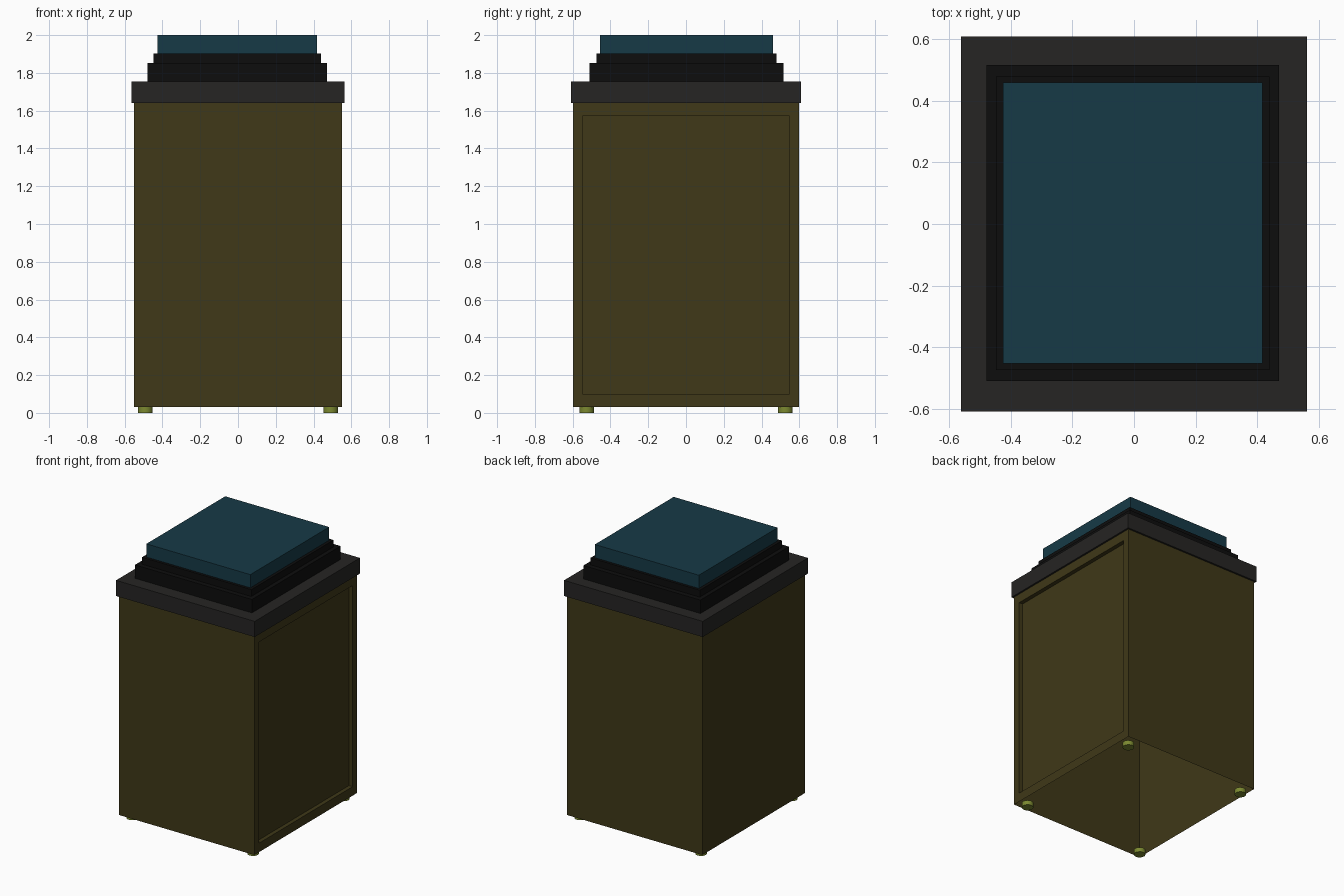
import bpy, bmesh
from mathutils import Vector

if "Cube" in bpy.data.objects:
    bpy.data.objects.remove(bpy.data.objects["Cube"])


def material(name, rgb):
    m = bpy.data.materials.new(name)
    m.diffuse_color = (*rgb, 1)
    m.use_nodes = True
    m.node_tree.nodes["Principled BSDF"].inputs["Base Color"].default_value = m.diffuse_color
    return m


OLIVE = material("olive", (0.05, 0.04, 0.009))
CHARCOAL = material("charcoal", (0.019, 0.018, 0.017))
BLACK = material("black", (0.004, 0.004, 0.004))
TEAL = material("teal", (0.008, 0.042, 0.062))
GREEN = material("green", (0.2, 0.25, 0.03))


def box(name, half_x, half_y, z0, z1, mat, cx=0.0, cy=0.0):
    bpy.ops.mesh.primitive_cube_add(size=1, location=(cx, cy, (z0 + z1) / 2))
    ob = bpy.context.object
    ob.name = name
    ob.scale = (2 * half_x, 2 * half_y, z1 - z0)
    bpy.ops.object.transform_apply(location=True, rotation=False, scale=True)
    ob.location = (0, 0, 0)
    ob.data.materials.append(mat)
    return ob


# Cabinet: open underneath, with a recessed panel on the right side
cabinet = box("cabinet", 0.55, 0.597, 0.032, 1.64, OLIVE)
bm = bmesh.new()
bm.from_mesh(cabinet.data)
bottom = min(bm.faces, key=lambda f: f.calc_center_median().z)
bmesh.ops.delete(bm, geom=[bottom], context='FACES_ONLY')
panel = max(bm.faces, key=lambda f: f.calc_center_median().x)
bmesh.ops.inset_individual(bm, faces=[panel], thickness=0.05)
for v in panel.verts:
    v.co.y = 0.544 if v.co.y > 0 else -0.544
    v.co.z = 1.574 if v.co.z > 0.8 else 0.098
recess = bmesh.ops.extrude_discrete_faces(bm, faces=[panel])["faces"][0]
bmesh.ops.translate(bm, verts=recess.verts, vec=Vector((-0.03, 0, 0)))
bm.to_mesh(cabinet.data)
bm.free()

# Lid rim, stepped collar and top cushion
box("lid_rim", 0.563, 0.61, 1.64, 1.755, CHARCOAL)
box("collar_lower", 0.475, 0.514, 1.755, 1.853, BLACK, -0.004, 0.003)
box("collar_upper", 0.444, 0.477, 1.853, 1.903, BLACK, -0.004, 0.003)
box("top_block", 0.422, 0.457, 1.903, 2.0, TEAL, -0.004, 0.003)

# Four round feet
for sx in (-1, 1):
    for sy in (-1, 1):
        bpy.ops.mesh.primitive_cylinder_add(
            vertices=16, radius=0.039, depth=0.034,
            location=(sx * 0.491, sy * 0.526, 0.017))
        foot = bpy.context.object
        foot.name = f"foot_{'left' if sx < 0 else 'right'}_{'front' if sy < 0 else 'back'}"
        foot.data.materials.append(GREEN)
        bpy.ops.object.shade_smooth_by_angle()
